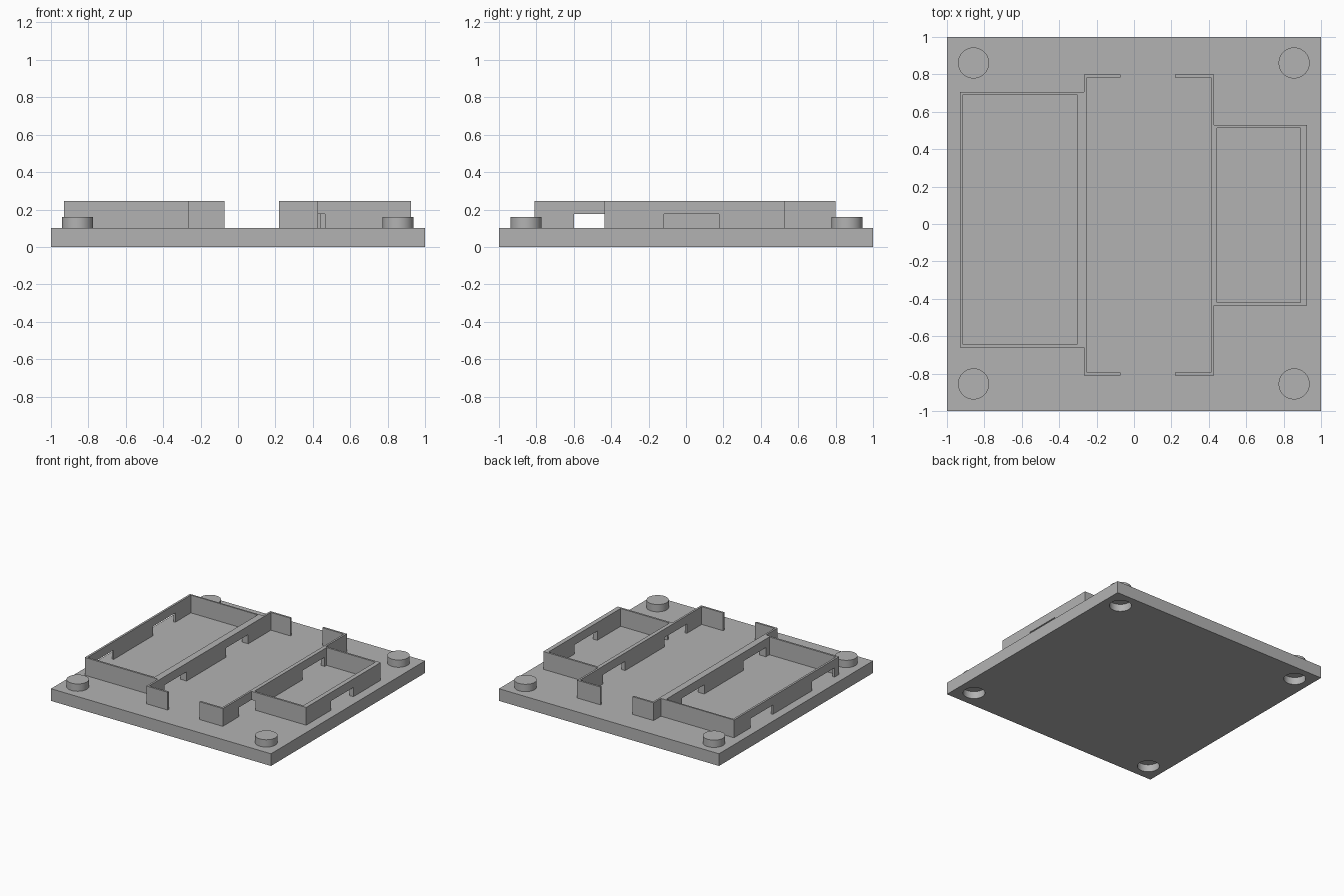
import bpy
import bmesh
from mathutils import Matrix, Vector

if "Cube" in bpy.data.objects:
    bpy.data.objects.remove(bpy.data.objects["Cube"], do_unlink=True)

grey = bpy.data.materials.new("plain grey")
grey.use_nodes = True
grey.diffuse_color = (0.45, 0.45, 0.45, 1)
grey.node_tree.nodes["Principled BSDF"].inputs["Base Color"].default_value = grey.diffuse_color

BASE_TOP, WALL_TOP, NOTCH_TOP = 0.1, 0.246, 0.176


def add_object(name, bm):
    mesh = bpy.data.meshes.new(name)
    bm.to_mesh(mesh)
    bm.free()
    mesh.materials.append(grey)
    obj = bpy.data.objects.new(name, mesh)
    bpy.context.collection.objects.link(obj)
    return obj


def box(name, x, y, z):
    bm = bmesh.new()
    size = Vector((x[1] - x[0], y[1] - y[0], z[1] - z[0]))
    middle = Vector((sum(x), sum(y), sum(z))) / 2
    bmesh.ops.create_cube(bm, size=1, matrix=Matrix.Translation(middle) @ Matrix.Diagonal(size.to_4d()))
    return add_object(name, bm)


def disc(name, x, y, z, radius=0.083):
    bm = bmesh.new()
    bmesh.ops.create_cone(bm, cap_ends=True, segments=64, radius1=radius, radius2=radius,
                          depth=z[1] - z[0], matrix=Matrix.Translation((x, y, sum(z) / 2)))
    return add_object(name, bm)


def combine(target, tool, operation):
    # Apply a boolean and discard the tool
    tool.hide_render = True
    mod = target.modifiers.new("combine", "BOOLEAN")
    mod.operation, mod.solver, mod.object = operation, "EXACT", tool
    bpy.context.view_layer.objects.active = target
    bpy.ops.object.modifier_apply(modifier=mod.name)
    bpy.data.objects.remove(tool, do_unlink=True)


def wall(target, x, y):
    combine(target, box("wall", x, y, (BASE_TOP, WALL_TOP)), "UNION")


def cut(target, x, y, top=0.4):
    combine(target, box("cutter", x, y, (0.05, top)), "DIFFERENCE")


def smooth(obj):
    bpy.ops.object.select_all(action="DESELECT")
    obj.select_set(True)
    bpy.context.view_layer.objects.active = obj
    bpy.ops.object.shade_smooth_by_angle()


# Base plate with round recesses below and pegs above
base = box("base_plate", (-1, 1), (-1, 1), (0, BASE_TOP))
for x, x_name in ((-0.858, "right"), (0.856, "left")):
    for y, y_name in ((-0.855, "front"), (0.861, "back")):
        combine(base, disc("recess", x, y, (-0.1, 0.06)), "DIFFERENCE")
        smooth(disc(f"{y_name}_{x_name}_peg", x, y, (BASE_TOP, 0.16)))
smooth(base)

channel_y = (-0.81, 0.8)
channel_inside = (-0.794, 0.784)
notches = ((-0.6, -0.31), (0.2, 0.49))

# Large tray joined to one side of the channel
large = box("large_tray_walls", (-0.93, -0.25), (-0.661, 0.705), (BASE_TOP, WALL_TOP))
cut(large, (-0.913, -0.306), (-0.645, 0.692))
wall(large, (-0.266, -0.25), channel_y)

# Small tray joined to the other side
small = box("small_tray_walls", (0.413, 0.926), (-0.437, 0.53), (BASE_TOP, WALL_TOP))
cut(small, (0.445, 0.889), (-0.421, 0.514))
wall(small, (0.413, 0.429), channel_y)

# Returned ends of the channel
for outer, inner in zip(channel_y, channel_inside):
    ends = (min(outer, inner), max(outer, inner))
    wall(large, (-0.266, -0.073), ends)
    wall(small, (0.218, 0.429), ends)

# Low openings along the walls
for span in notches:
    cut(large, (-1.1, -0.92 + 0.02), span, NOTCH_TOP)
    cut(large, (-0.32, -0.23), span, NOTCH_TOP)
    cut(small, (0.39, 0.465), span, NOTCH_TOP)
cut(small, (0.87, 1.1), (-0.118, 0.176), NOTCH_TOP)
